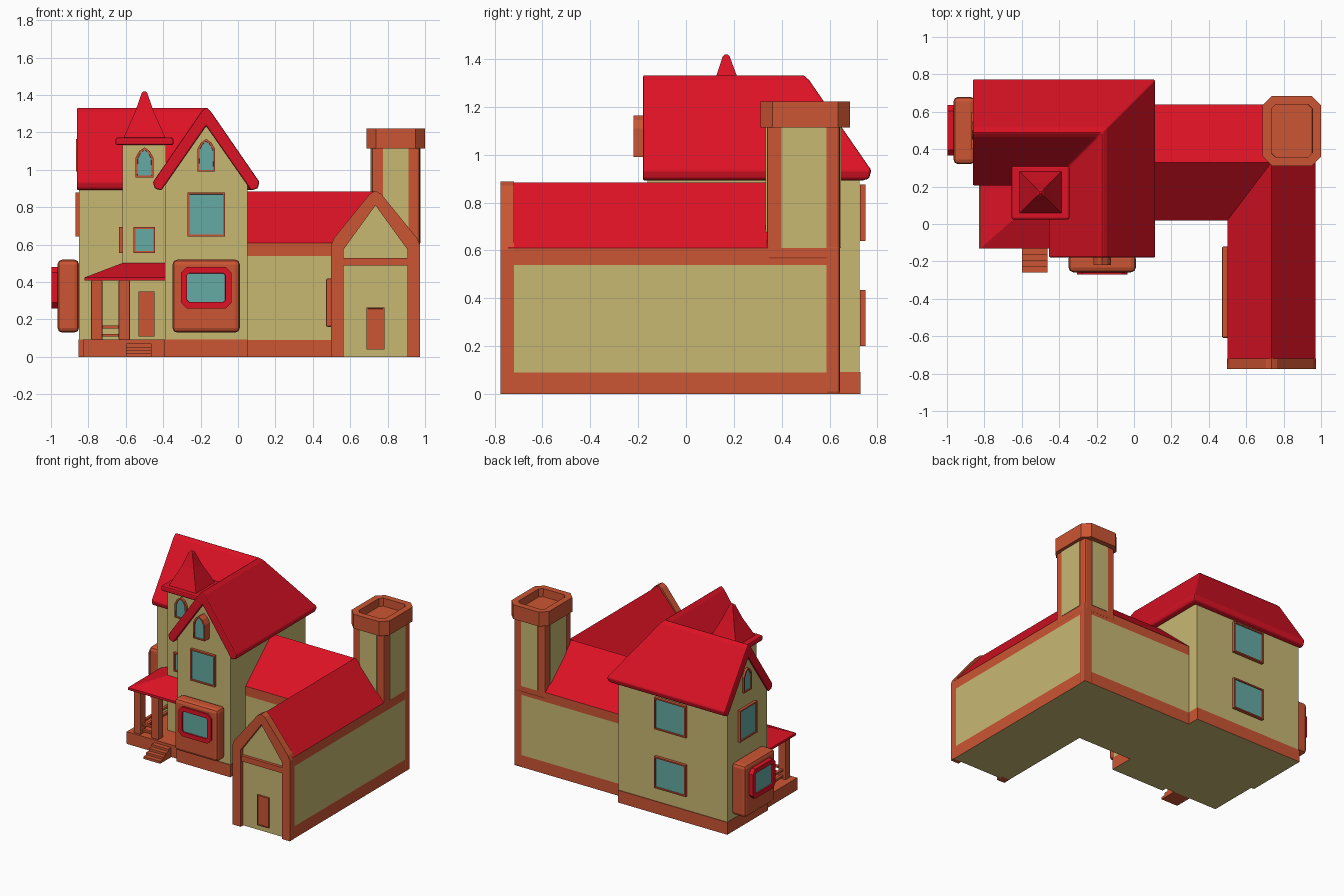
import bpy, bmesh, math
from mathutils import Matrix

if "Cube" in bpy.data.objects:
    bpy.data.objects.remove(bpy.data.objects["Cube"])

def mat(name, c):
    m = bpy.data.materials.new(name)
    m.diffuse_color = (*c, 1)
    m.use_nodes = True
    m.node_tree.nodes["Principled BSDF"].inputs["Base Color"].default_value = m.diffuse_color
    return m

RED = mat("red roof", (0.72, 0.006, 0.018))
ORANGE = mat("orange trim", (0.60, 0.09, 0.033))
BEIGE = mat("beige wall", (0.58, 0.48, 0.17))
TEAL = mat("teal glass", (0.13, 0.40, 0.37))

def finish(name, bm, mats, bevel=0):
    bmesh.ops.recalc_face_normals(bm, faces=bm.faces)
    me = bpy.data.meshes.new(name)
    bm.to_mesh(me)
    bm.free()
    for m in mats:
        me.materials.append(m)
    ob = bpy.data.objects.new(name, me)
    bpy.context.collection.objects.link(ob)
    if bevel:
        b = ob.modifiers.new("bevel", 'BEVEL')
        b.width, b.segments, b.limit_method = bevel, 2, 'ANGLE'
    return ob

def loft(name, rects, m, bevel=0):
    """Stack of rectangles (x0, x1, y0, y1, z)."""
    bm = bmesh.new()
    rings = [[bm.verts.new(p) for p in ((a, c, z), (b, c, z), (b, d, z), (a, d, z))]
             for a, b, c, d, z in rects]
    for r, s in zip(rings, rings[1:]):
        for i in range(4):
            bm.faces.new((r[i], r[(i + 1) % 4], s[(i + 1) % 4], s[i]))
    bm.faces.new(rings[0])
    bm.faces.new(rings[-1])
    return finish(name, bm, [m], bevel)

def box(name, x0, x1, y0, y1, z0, z1, m, bevel=0):
    return loft(name, [(x0, x1, y0, y1, z0), (x0, x1, y0, y1, z1)], m, bevel)

def sweep(name, profile, cx, cy, sx, sy, yend, xend, mats, seg_mats, cap=0, bevel=0):
    """Closed profile (u, z) from the front end, round a mitred corner, to the left end."""
    bm = bmesh.new()
    rings = [[bm.verts.new((cx + u * sx, yend, z)) for u, z in profile],
             [bm.verts.new((cx + u * sx, cy + u * sy, z)) for u, z in profile],
             [bm.verts.new((xend, cy + u * sy, z)) for u, z in profile]]
    n = len(profile)
    for r, s in zip(rings, rings[1:]):
        for i in range(n):
            f = bm.faces.new((r[i], r[(i + 1) % n], s[(i + 1) % n], s[i]))
            f.material_index = seg_mats[i]
    for r in (rings[0], rings[2]):
        bm.faces.new(r).material_index = cap
    return finish(name, bm, mats, bevel)

def panel(name, pts, loc, depth, mats, inset=0, recess=0, rot=(0, 0, 0), bevel=0):
    """Outline (u, v) extruded towards local -y, with an optional recessed inner face."""
    bm = bmesh.new()
    back = [bm.verts.new((u, 0, v)) for u, v in pts]
    front = [bm.verts.new((u, -depth, v)) for u, v in pts]
    n = len(pts)
    for i in range(n):
        bm.faces.new((back[i], back[(i + 1) % n], front[(i + 1) % n], front[i]))
    bm.faces.new(back)
    face = bm.faces.new(front)
    bmesh.ops.recalc_face_normals(bm, faces=bm.faces)
    if inset:
        bmesh.ops.inset_region(bm, faces=[face], thickness=inset)
        inner = bmesh.ops.inset_region(bm, faces=[face], thickness=0.001)
        for v in face.verts:
            v.co.y += recess
        face.material_index = len(mats) - 1
    ob = finish(name, bm, mats, bevel)
    ob.rotation_euler = rot
    ob.location = loc
    return ob

def rect(w, z0, z1, c=0):
    h = w / 2
    if not c:
        return [(-h, z0), (h, z0), (h, z1), (-h, z1)]
    return [(-h + c, z0), (h - c, z0), (h, z0 + c), (h, z1 - c),
            (h - c, z1), (-h + c, z1), (-h, z1 - c), (-h, z0 + c)]

def arch(w, z0, z1):
    h = w / 2
    return [(-h, z0), (h, z0), (h, z1 - .055), (h * .6, z1 - .02), (0, z1),
            (-h * .6, z1 - .02), (-h, z1 - .055)]

LEFT, BACK = (0, 0, -math.pi / 2), (0, 0, math.pi)

# main house: walls, plinth and L-shaped roof
HX, HY = -0.17, 0.49
sweep("house_walls", [(-1, .05), (-1, .93), (0, 1.25), (1, .93), (1, .05)],
      HX, HY, .22, .235, -.16, -.85, [BEIGE], [0] * 5)
sweep("house_plinth", [(-1, 0), (-1, .092), (1, .092), (1, 0)],
      HX, HY, .222, .24, -.165, -.853, [ORANGE, BEIGE], [0, 0, 0, 1])
half = [(.025, 1.312), (.285, .935), (.275, .90), (.24, .89)]
roof = [(0, 1.335)] + half + [(0, 1.235)] + [(-u, z) for u, z in reversed(half)]
sweep("house_roof", roof, HX, HY, 1, 1, -.18, -.862, [RED], [0] * len(roof), bevel=.008)

# decorated gables: bay window, square window, arched window
for side, loc, rot, arch_d, red_d in (("front", (HX, -.16, 0), (0, 0, 0), .06, .015),
                                      ("left", (-.85, .5, 0), LEFT, .015, .035)):
    fx, fy = (0, -1) if side == "front" else (-1, 0)
    d = .098 if side == "front" else .115
    panel(side + "_bay", rect(.36, .13, .52), loc, d, [ORANGE], rot=rot, bevel=.025)
    panel(side + "_bay_window", rect(.27, .26, .48, .03),
          (loc[0] + fx * (d - .003), loc[1] + fy * (d - .003), 0), red_d, [RED, TEAL], .035, .01, rot)
    panel(side + "_square_window", rect(.2, .645, .88), loc, .02, [ORANGE, TEAL], .014, .008, rot)
    panel(side + "_arched_window", arch(.095, .99, 1.165), loc, arch_d, [ORANGE, TEAL], .012, .008, rot)
for z in (.2, .64):
    panel("back_window", rect(.26, z, z + .235), (-.39, .728, 0), .022, [ORANGE, TEAL], .014, .008, BACK)

# tower with cap and spire
box("tower", -.617, -.385, .05, .29, .05, 1.14, BEIGE)
loft("tower_cap", [(-.655, -.345, .025, .31, 1.132), (-.655, -.345, .025, .31, 1.172)], RED, .01)
loft("spire", [(-.615, -.385, .055, .285, 1.165), (-.55, -.45, .12, .22, 1.31),
               (-.515, -.485, .153, .183, 1.41), (-.505, -.495, .163, .173, 1.42)], RED)
for loc, rot in (((-.5, .05, 0), (0, 0, 0)), ((-.617, .16, 0), LEFT)):
    panel("tower_window", rect(.115, .555, .695), loc, .018, [ORANGE, TEAL], .014, .008, rot)
panel("tower_arched_window", arch(.095, .96, 1.12), (-.5, .05, 0), .018, [ORANGE, TEAL], .012, .008)
panel("house_door", rect(.085, .11, .35), (-.49, .05, 0), .015, [ORANGE])

# porch: floor, roof, pillars, rails, steps
box("porch_floor", -.83, -.385, -.13, .27, .002, .092, ORANGE)
box("porch_underside", -.828, -.387, -.128, .268, 0, .01, BEIGE)
loft("porch_roof", [(-.82, -.385, -.13, .27, .408), (-.82, -.385, -.13, .27, .425),
                    (-.61, -.385, .055, .27, .505)], RED)
for x in (-.755, -.608):
    box("porch_pillar", x - .03, x + .03, -.115, -.055, .09, .41, ORANGE, .006)
for z in (.115, .16):
    box("porch_front_rail", -.73, -.63, -.095, -.075, z - .007, z + .007, ORANGE)
    box("porch_side_rail", -.765, -.745, -.06, .26, z - .007, z + .007, ORANGE)
for i in range(4):
    box("porch_step", -.6, -.462, -.26 + i * .032, -.12, 0, .018 * (i + 1), ORANGE)

# low wing with its corner, coloured in bands by profile segment
sweep("wing", [(-1, 0), (-1, .09), (-1, .54), (-1, .61), (0, .885),
               (1, .61), (1, .54), (1, .09), (1, 0)],
      .735, .33, .235, .31, -.745, .0, [ORANGE, BEIGE, RED],
      [0, 1, 0, 2, 2, 0, 1, 0, 1], cap=1)
# front gable frame of the wing
portal = [(-.237, 0), (-.237, .6), (-.222, .635), (-.03, .872), (0, .888), (.03, .872), (.222, .635),
          (.237, .6), (.237, 0), (.17, 0), (.17, .575), (0, .81), (-.17, .575), (-.17, 0)]
panel("wing_gable_frame", portal, (.735, -.72, 0), .055, [ORANGE])
box("wing_gable_beam", .56, .91, -.768, -.73, .488, .53, ORANGE)
panel("wing_front_door", rect(.095, .04, .265), (.735, -.744, 0), .015, [ORANGE], .01, .004)
panel("wing_side_door", rect(.49, .16, .42), (.505, -.365, 0), .035, [ORANGE], rot=LEFT, bevel=.01)

# chimney on the wing corner
CX, CY = .842, .49
box("wing_corner_post", .91, .973, .585, .643, 0, .62, ORANGE, .01)
box("chimney_shaft", .715, .972, .338, .644, .56, 1.13, ORANGE, .012)
for s in (-1, 1):
    x, y = CX + s * .13, CY + s * .154
    box("chimney_side_panel", x - .004, x + .004, .4, .588, .61, 1.12, BEIGE)
    box("chimney_face_panel", .775, .912, y - .004, y + .004, .61, 1.12, BEIGE)
panel("chimney_cap", rect(.312, -.187, .187, .05), (CX + .002, .498, 1.115), .107,
      [ORANGE], .05, .06, (-math.pi / 2, 0, 0))
